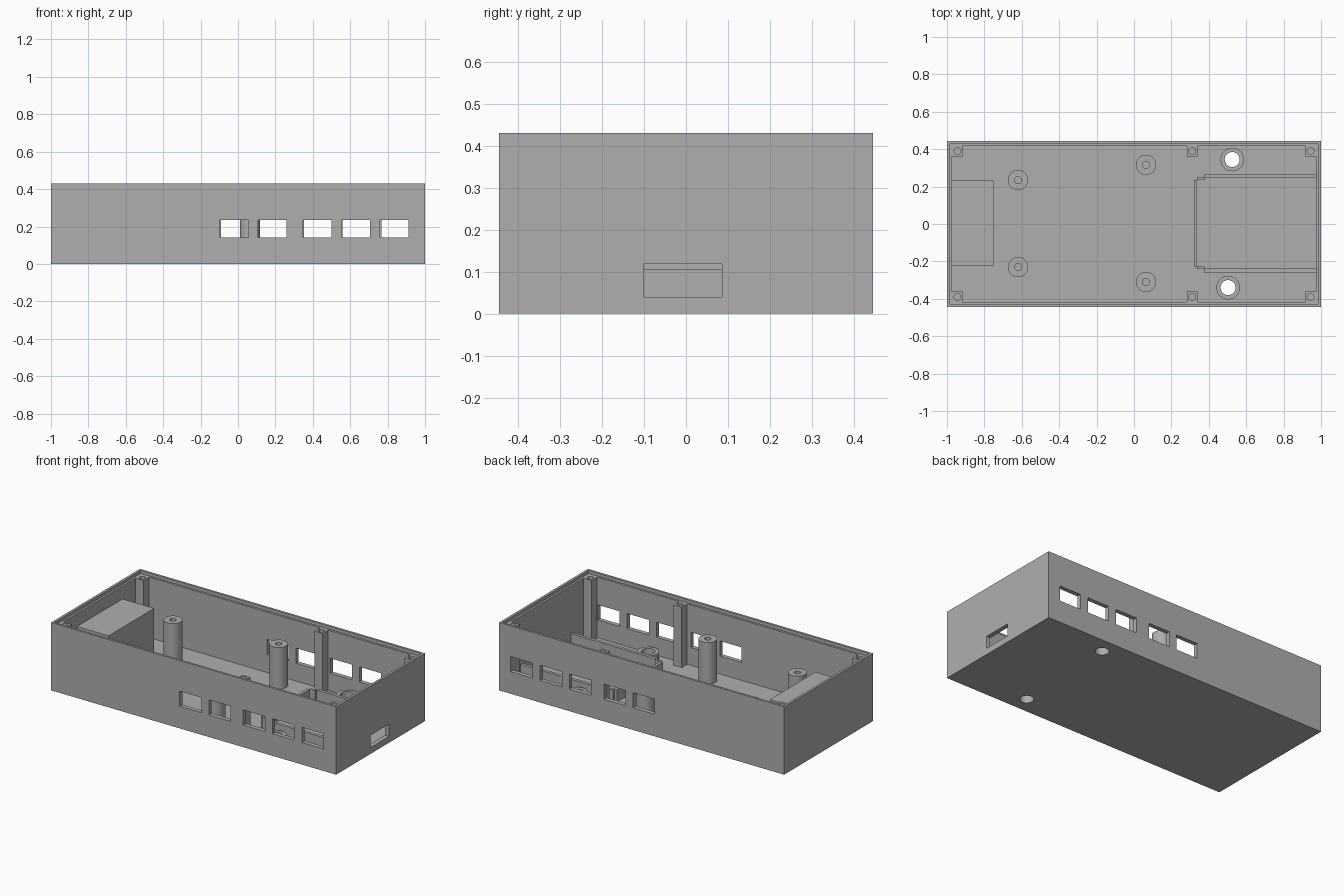
import bpy
import bmesh
from mathutils import Matrix, Vector

if "Cube" in bpy.data.objects:
    bpy.data.objects.remove(bpy.data.objects["Cube"], do_unlink=True)

grey = bpy.data.materials.new("plain grey")
grey.use_nodes = True
COLOUR = (0.43, 0.43, 0.43, 1)
grey.diffuse_color = COLOUR
grey.node_tree.nodes["Principled BSDF"].inputs["Base Color"].default_value = COLOUR


def make(name, bm):
    mesh = bpy.data.meshes.new(name)
    bm.to_mesh(mesh)
    bm.free()
    mesh.materials.append(grey)
    obj = bpy.data.objects.new(name, mesh)
    bpy.context.collection.objects.link(obj)
    return obj


def box(name, x0, x1, y0, y1, z0, z1):
    bm = bmesh.new()
    centre = Vector((x0 + x1, y0 + y1, z0 + z1)) / 2
    size = Matrix.Diagonal((x1 - x0, y1 - y0, z1 - z0, 1))
    bmesh.ops.create_cube(bm, size=1, matrix=Matrix.Translation(centre) @ size)
    return make(name, bm)


def cylinder(name, x, y, radius, z0, z1):
    bm = bmesh.new()
    bmesh.ops.create_cone(bm, cap_ends=True, segments=40, radius1=radius, radius2=radius,
                          depth=z1 - z0, matrix=Matrix.Translation((x, y, (z0 + z1) / 2)))
    return make(name, bm)


def cut(obj, cutters):
    """Subtract the cutters, bake the result and discard them."""
    for c in cutters:
        mod = obj.modifiers.new("cut", "BOOLEAN")
        mod.operation = "DIFFERENCE"
        mod.solver = "EXACT"
        mod.object = c
    bpy.context.view_layer.update()
    graph = bpy.context.evaluated_depsgraph_get()
    baked = bpy.data.meshes.new_from_object(obj.evaluated_get(graph))
    obj.modifiers.clear()
    obj.data = baked
    for c in cutters:
        bpy.data.objects.remove(c, do_unlink=True)
    return obj


def smooth(obj):
    bpy.ops.object.select_all(action="DESELECT")
    obj.select_set(True)
    bpy.context.view_layer.objects.active = obj
    bpy.ops.object.shade_smooth_by_angle(angle=0.6)


HX, HY, TOP = 1.0, 0.445, 0.43
IX, IY = 0.972, 0.418          # inner wall faces
FLOOR, SHELF = 0.027, 0.41
drains = [("front", 0.503, -0.34), ("back", 0.525, 0.345)]

# Open case: cavity, stepped rim, ports and mounting holes
case = box("case_shell", -HX, HX, -HY, HY, 0, TOP)
cutters = [box("cavity", -IX, IX, -IY, IY, FLOOR, 1),
           box("rim_step", -0.985, 0.985, -0.431, 0.431, SHELF, 1),
           box("end_port", 0.9, 1.1, -0.10, 0.086, 0.04, 0.118)]
for x in (-0.097, 0.107, 0.348, 0.553, 0.76):
    cutters.append(box("front_port", x, x + 0.152, -0.5, -0.4, 0.14, 0.236))
    cutters.append(box("back_port", x + 0.006, x + 0.158, 0.4, 0.5, 0.14, 0.236))
for side, x, y in drains:
    cutters.append(cylinder("hole", x, y, 0.04, -0.1, 0.1))
cut(case, cutters)

# Low rings around the floor holes
for side, x, y in drains:
    ring = cylinder(side + "_floor_ring", x, y, 0.063, FLOOR, 0.08)
    smooth(cut(ring, [cylinder("bore", x, y, 0.04, -0.1, 0.2)]))

# Tall round standoffs
for x, place in ((-0.62, "right"), (0.064, "middle")):
    for side, y in (("front", -0.23 if x < 0 else -0.31), ("back", 0.235 if x < 0 else 0.316)):
        post = cylinder(f"{place}_{side}_standoff", x, y, 0.054, FLOOR, 0.29)
        smooth(cut(post, [cylinder("bore", x, y, 0.019, 0.06, 0.4)]))

# Square lid screw posts along both long walls
W = 0.056
for place, x in (("right", -IX), ("middle", 0.284), ("left", IX - W)):
    for side, y in (("front", -IY), ("back", IY - W)):
        post = box(f"{place}_{side}_screw_post", x, x + W, y, y + W, FLOOR, SHELF)
        cut(post, [cylinder("bore", x + W / 2, y + W / 2, 0.018, 0.25, 0.5)])

# Solid block against the right end
box("end_block", -IX, -0.75, -0.225, 0.232, FLOOR, 0.328)

# Low cradle walls at the left end
RAIL = 0.105
box("cradle_cross_wall", 0.32, 0.338, -0.226, 0.234, FLOOR, RAIL)
for side, s in (("front", -1), ("back", 1)):
    def span(a, b):
        return sorted((s * a + 0.005, s * b + 0.005))
    box(side + "_cradle_rail", 0.375, IX, *span(0.243, 0.263), FLOOR, RAIL)
    box(side + "_cradle_corner", 0.336, 0.376, *span(0.229, 0.245), FLOOR, RAIL)
